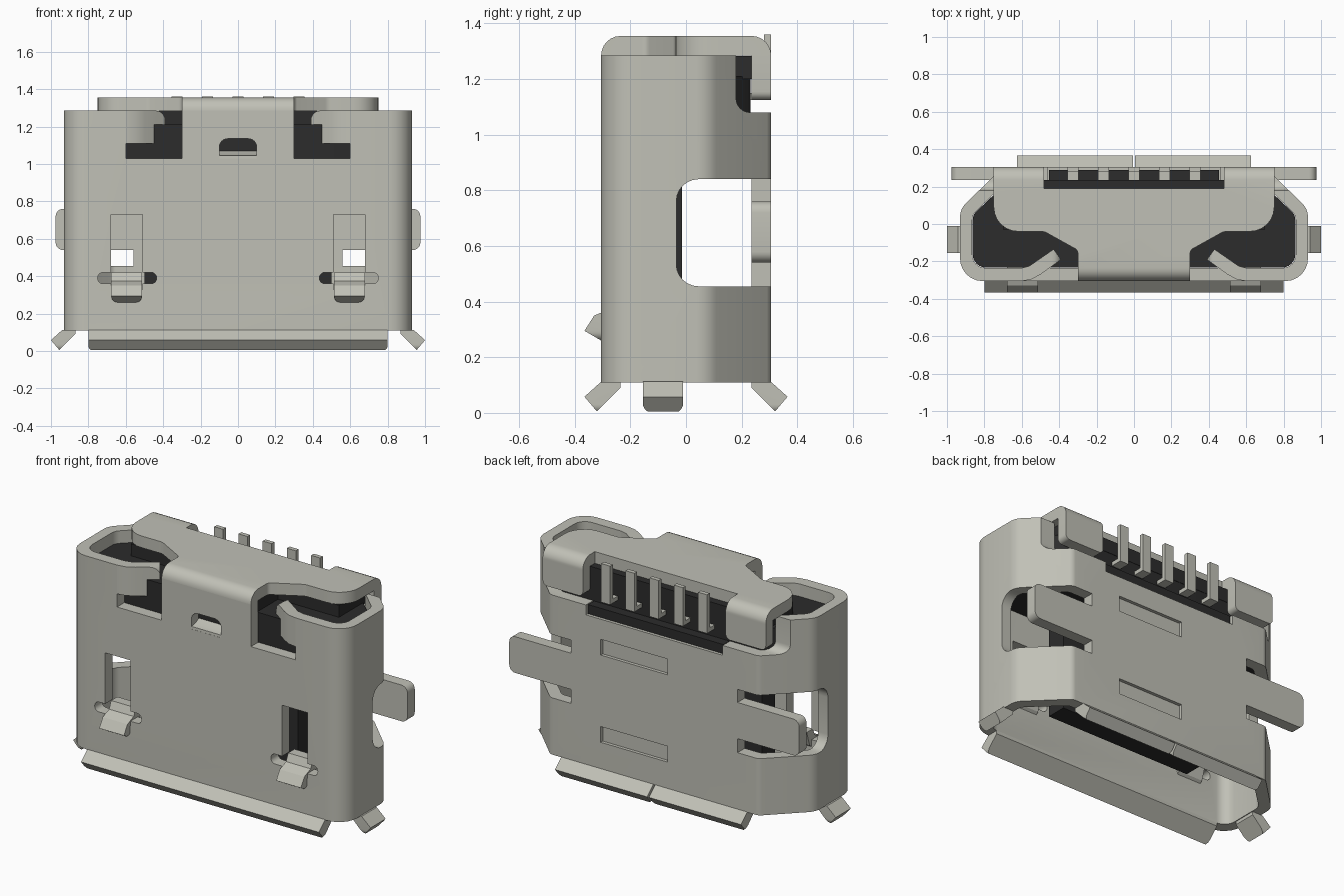
import bpy, bmesh, math
from mathutils import Vector

if "Cube" in bpy.data.objects:
    bpy.data.objects.remove(bpy.data.objects["Cube"])


def material(name, rgb):
    m = bpy.data.materials.new(name)
    m.diffuse_color = (*rgb, 1)
    m.use_nodes = True
    m.node_tree.nodes["Principled BSDF"].inputs["Base Color"].default_value = m.diffuse_color
    return m


METAL = material("warm_grey_metal", (0.53, 0.53, 0.47))
BLACK = material("black_plastic", (0.025, 0.025, 0.025))


def rounded(corners, steps=6):
    """Polygon from (u, v, radius) corners, each filleted."""
    out, n = [], len(corners)
    for i, (u, v, r) in enumerate(corners):
        p = Vector((u, v))
        if r == 0:
            out.append((u, v))
            continue
        a = (Vector(corners[i - 1][:2]) - p).normalized()
        b = (Vector(corners[(i + 1) % n][:2]) - p).normalized()
        half = a.angle(b) / 2
        c = p + (a + b).normalized() * r / math.sin(half)
        s = p + a * r / math.tan(half) - c
        e = p + b * r / math.tan(half) - c
        sweep = s.angle_signed(e)
        for k in range(steps + 1):
            t = -sweep * k / steps
            out.append((c.x + s.x * math.cos(t) - s.y * math.sin(t),
                        c.y + s.x * math.sin(t) + s.y * math.cos(t)))
    return out


def rrect(u0, u1, v0, v1, r=0.0):
    return rounded([(u0, v0, r), (u1, v0, r), (u1, v1, r), (u0, v1, r)])


def prism(name, pts, axis, a, b, mat=METAL):
    """Extrude a 2D profile along an axis from a to b."""
    place = {'x': lambda p, h: (h, p[0], p[1]),
             'y': lambda p, h: (p[0], h, p[1]),
             'z': lambda p, h: (p[0], p[1], h)}[axis]
    bm = bmesh.new()
    lo = [bm.verts.new(place(p, a)) for p in pts]
    hi = [bm.verts.new(place(p, b)) for p in pts]
    bm.faces.new(lo)
    bm.faces.new(hi)
    for i in range(len(pts)):
        j = (i + 1) % len(pts)
        bm.faces.new((lo[i], lo[j], hi[j], hi[i]))
    bmesh.ops.recalc_face_normals(bm, faces=bm.faces)
    me = bpy.data.meshes.new(name)
    bm.to_mesh(me)
    bm.free()
    me.materials.append(mat)
    ob = bpy.data.objects.new(name, me)
    bpy.context.collection.objects.link(ob)
    return ob


def combine(ob, cutter, op='DIFFERENCE'):
    """Apply a boolean and drop the cutter."""
    mod = ob.modifiers.new("cut", 'BOOLEAN')
    mod.operation, mod.solver, mod.object = op, 'EXACT', cutter
    bpy.context.view_layer.update()
    me = bpy.data.meshes.new_from_object(ob.evaluated_get(bpy.context.evaluated_depsgraph_get()))
    ob.modifiers.clear()
    ob.data = me
    bpy.data.objects.remove(cutter)
    return ob


def box(name, x, y, z, mat=METAL):
    return prism(name, rrect(*x, *y), 'z', *z, mat)


def mirrored(pts, s):
    return [(s * u, v) for u, v in pts]


def span(s, a, b):
    return tuple(sorted((s * a, s * b)))


# Sheet metal shell: rounded tube with two chamfered rear corners
outer = rounded([(-.93, -.305, .12), (.93, -.305, .12), (.93, .08, .1),
                 (.70, .305, .05), (-.70, .305, .05), (-.93, .08, .1)])
inner = rounded([(-.865, -.235, .07), (.865, -.235, .07), (.865, .05, .07),
                 (.67, .235, .04), (-.67, .235, .04), (-.865, .05, .07)])
shell = prism("shell", outer, 'z', .11, 1.285)
combine(shell, prism("bore", inner, 'z', 0, 1.5))

# Rear openings at the top
combine(shell, prism("rear_cut", rounded([(.18, 1.08, .05), (.5, 1.08, 0), (.5, 1.4, 0), (.18, 1.4, 0)]),
                     'x', -1.2, 1.2))
combine(shell, box("pin_cut", (-.46, .46), (.15, .5), (1.02, 1.4)))

for s in (1, -1):
    # Side windows, front notches, latch slots
    combine(shell, prism("window", rounded([(-.035, .455, .08), (.5, .455, 0), (.5, .84, 0), (-.035, .84, .08)]),
                         'x', *span(s, .56, 1.2)))
    combine(shell, box("notch", span(s, .30, .60), (-.5, -.15), (1.03, 1.4)))
    combine(shell, box("latch_window", span(s, .51, .68), (-.5, -.15), (.33, .73)))
    combine(shell, prism("relief", rrect(*span(s, .435, .75), .36, .42, .029), 'y', -.5, -.15))
# Small front hole
combine(shell, prism("front_hole", rounded([(-.10, 1.03, 0), (.10, 1.03, 0), (.10, 1.135, .045),
                                            (-.10, 1.135, .045)]), 'y', -.5, -.15))
# Shallow rectangular stampings on the rear wall
for z in (.32, .85):
    combine(shell, box("stamp", (-.09, .36), (.285, .5), (z - .048, z + .048)))

# Inward lip under the front hole
prism("hole_lip", [(-.305, 1.02), (-.22, 1.02), (-.17, 1.06), (-.20, 1.085), (-.27, 1.05), (-.303, 1.045)],
      'x', -.10, .10)

# Folded top cap with rounded front and rear bends
half = [(.48, .305, 0), (.48, .19, 0)]
right = [(.30, -.305, 0), (.30, -.14, .03), (.48, -.04, .06), (.75, -.04, .13), (.75, .305, 0)] + half
left = [(-u, v, r) for u, v, r in reversed(right)]
cap = prism("top_cap", rounded(right + left), 'z', 1.284, 1.355)
combine(cap, prism("bend", rounded([(-.305, 1.2, 0), (.306, 1.2, 0), (.306, 1.355, .07), (-.305, 1.355, .07)]),
                   'x', -1, 1), 'INTERSECT')

# Bent mouth lips: front, rear pair and sides
lip = [(.235, .112), (.235, .09), (.32, .005), (.365, .058), (.305, .112)]
front_lip = prism("front_lip", [(-y, z) for y, z in lip], 'x', -.80, .80)
front_lip = combine(front_lip, prism("trim", rrect(-.80, .80, 0, .2, .03), 'y', -.6, 0), 'INTERSECT')

for s in (1, -1):
    rear = prism("rear_lip", lip, 'x', *span(s, .006, .625))
    combine(rear, prism("trim", rrect(*span(s, .006, .625), 0, .2, .03), 'y', 0, .6), 'INTERSECT')
    side = prism("side_lip", [(s * (y + .635), z) for y, z in lip], 'y', -.155, -.01)
    combine(side, prism("trim", rrect(-.155, -.01, 0, .2, .035), 'x', -1.2, 1.2), 'INTERSECT')

    # Cap flap folded over the rear wall
    prism("rear_flap", rounded([(s * .48, 1.285, 0), (s * .48, 1.125, .03), (s * .75, 1.125, .03),
                                (s * .75, 1.285, 0)]) if s < 0 else
          rounded([(.48, 1.285, 0), (.48, 1.125, .03), (.75, 1.125, .03), (.75, 1.285, 0)]),
          'y', .235, .305)

    # Mounting tab sticking out of the side window
    prism("mount_tab", rounded([(s * .53, .54, 0), (s * .975, .54, .04), (s * .975, .76, .04), (s * .53, .76, 0)]),
          'y', .235, .305)

    # Front wall piece curled inward beside the notch
    curl = prism("curled_tab", mirrored([(.602, -.305), (.602, -.235), (.56, -.225), (.43, -.135), (.39, -.19),
                                         (.50, -.27), (.55, -.297)], s), 'z', 1.11, 1.285)
    combine(curl, prism("trim", rounded([(s * .39, 1.11, .05), (s * .7, 1.11, 0), (s * .7, 1.285, 0),
                                         (s * .39, 1.285, .05)]), 'y', -.5, 0), 'INTERSECT')

    # Spring latch poking out of the front
    latch = prism("latch", [(-.19, .42), (-.25, .42), (-.27, .375), (-.33, .35), (-.365, .295), (-.305, .26),
                            (-.22, .33)], 'x', *span(s, .512, .678))
    combine(latch, prism("trim", rrect(*span(s, .512, .678), .26, .5, .035), 'y', -.5, 0), 'INTERSECT')

# Plastic housing, rear block and tongue
prism("housing", [(u * .997, v * .99) for u, v in inner], 'z', .92, 1.21, BLACK)
box("housing_top", (-.70, .70), (-.03, .235), (1.20, 1.283), BLACK)
box("housing_nose", (-.29, .29), (-.225, -.03), (1.20, 1.283), BLACK)
box("rear_block", (-.455, .455), (.18, .29), (1.022, 1.078), BLACK)
box("tongue", (-.50, .50), (-.14, -.015), (.27, .93), BLACK)

# Contact pins
for i in range(-2, 3):
    x = (i * .163 - .03, i * .163 + .03)
    prism("pin", [(.22, 1.125), (.306, 1.125), (.306, 1.36), (.28, 1.36), (.28, 1.15), (.22, 1.15)], 'x', *x)

# Smooth bends, crisp edges
bpy.ops.object.select_all(action='SELECT')
bpy.context.view_layer.objects.active = shell
bpy.ops.object.shade_smooth_by_angle(angle=math.radians(30))
